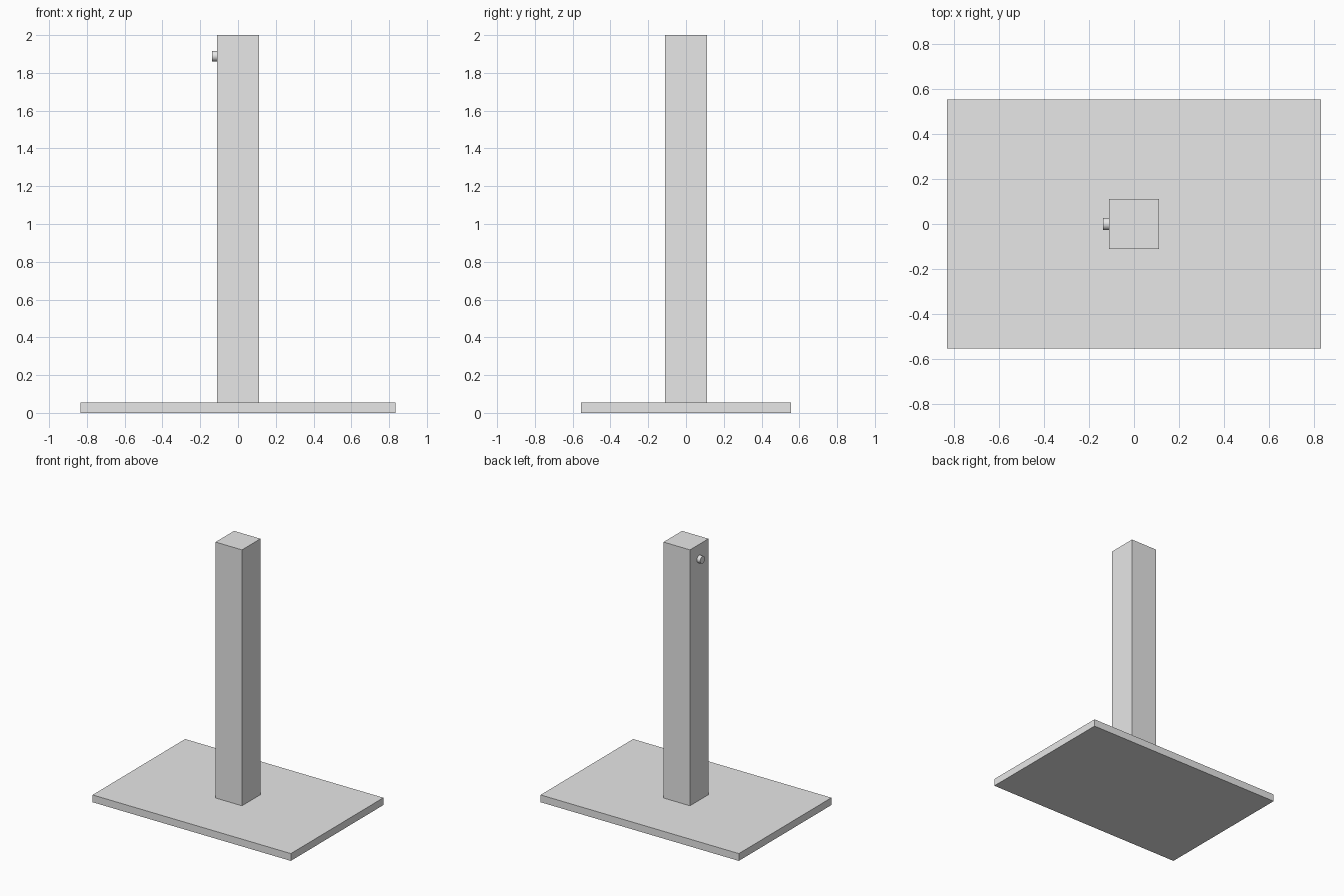
import bpy
import math

cube = bpy.data.objects.get("Cube")
if cube:
    bpy.data.objects.remove(cube, do_unlink=True)

UNIT = 2 / 36  # the stand is 36 units tall

grey = bpy.data.materials.new("light_grey")
grey.use_nodes = True
grey.diffuse_color = (0.8, 0.8, 0.8, 1)
grey.node_tree.nodes["Principled BSDF"].inputs["Base Color"].default_value = (0.8, 0.8, 0.8, 1)


def finish(name):
    obj = bpy.context.object
    obj.name = name
    obj.data.materials.append(grey)
    return obj


def box(name, width, depth, height, bottom):
    bpy.ops.mesh.primitive_cube_add(size=1, location=(0, 0, (bottom + height / 2) * UNIT))
    obj = finish(name)
    obj.scale = (width * UNIT, depth * UNIT, height * UNIT)
    bpy.ops.object.transform_apply(location=False, rotation=False, scale=True)
    return obj


# Flat base plate and square post
box("base_plate", 30, 20, 1, 0)
box("post", 4, 4, 35, 1)

# Small round peg on the right side of the post, near the top
bpy.ops.mesh.primitive_cylinder_add(
    vertices=32, radius=UNIT / 2, depth=UNIT / 2,
    location=(-2.25 * UNIT, 0, 34 * UNIT), rotation=(0, math.pi / 2, 0))
finish("peg")
bpy.ops.object.shade_smooth_by_angle()
